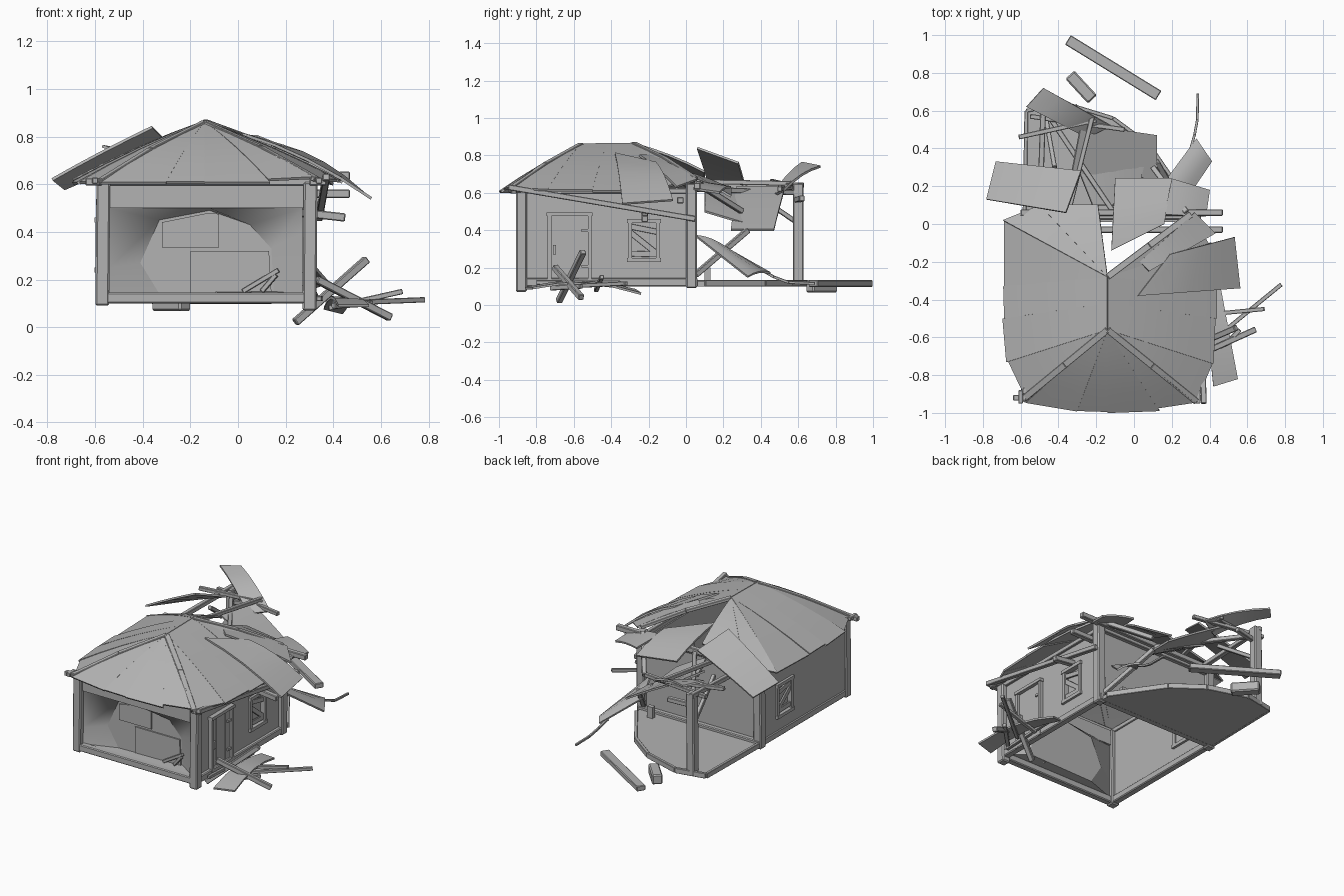
import bpy, bmesh, random
from mathutils import Vector as V

random.seed(4)
old = bpy.data.objects.get("Cube")
if old:
    bpy.data.objects.remove(old)

grey = bpy.data.materials.new("weathered grey")
grey.use_nodes = True
grey.diffuse_color = (0.45, 0.45, 0.45, 1)
grey.node_tree.nodes["Principled BSDF"].inputs["Base Color"].default_value = (0.45, 0.45, 0.45, 1)


def make(name, verts, faces, smooth=False):
    mesh = bpy.data.meshes.new(name)
    mesh.from_pydata([tuple(v) for v in verts], [], faces)
    bm = bmesh.new()
    bm.from_mesh(mesh)
    bmesh.ops.recalc_face_normals(bm, faces=bm.faces)
    for f in bm.faces:
        f.smooth = smooth
    bm.to_mesh(mesh)
    bm.free()
    mesh.materials.append(grey)
    ob = bpy.data.objects.new(name, mesh)
    bpy.context.collection.objects.link(ob)
    return ob


def prism(name, bottom, top):
    n = len(bottom)
    sides = [(i, (i + 1) % n, n + (i + 1) % n, n + i) for i in range(n)]
    return make(name, bottom + top, sides + [tuple(range(n)), tuple(range(n, 2 * n))])


def box(name, x0, x1, y0, y1, z0, z1):
    def ring(z):
        return [V((x0, y0, z)), V((x1, y0, z)), V((x1, y1, z)), V((x0, y1, z))]
    return prism(name, ring(z0), ring(z1))


def beam(name, p, q, w, h=None):
    """Square bar from p to q, w wide and h deep."""
    p, q, h = V(p), V(q), h or w
    d = (q - p).normalized()
    side = d.cross(V((0, 0, 1)))
    side = side.normalized() if side.length > 0.05 else V((1, 0, 0))
    up = side.cross(d)
    ring = [side * a * w / 2 + up * b * h / 2 for a, b in ((-1, -1), (1, -1), (1, 1), (-1, 1))]
    ob = prism(name, [p + r for r in ring], [q + r for r in ring])
    bev = ob.modifiers.new("worn edges", "BEVEL")
    bev.width = min(w, h) * 0.12
    return ob


def plank(name, corners, sag=0.015, thick=0.012, cuts=4):
    """Bowed sheet; corners run a, b along one end and c, d back along the other."""
    a, b, c, d = map(V, corners)
    verts = []
    for i in range(cuts + 1):
        t = i / cuts
        bow = V((0, 0, 4 * sag * t * (1 - t)))
        verts += [a.lerp(d, t) + bow, b.lerp(c, t) + bow]
    faces = [(2 * i, 2 * i + 1, 2 * i + 3, 2 * i + 2) for i in range(cuts)]
    ob = make(name, verts, faces, True)
    sol = ob.modifiers.new("thickness", "SOLIDIFY")
    sol.thickness, sol.offset = thick, 0
    split = ob.modifiers.new("sharp edges", "EDGE_SPLIT")
    split.split_angle = 0.6
    return ob


# Corner posts
for x, y, z0, z1 in ((-.57, -.88, .09, .61), (.3, -.88, .07, .61), (-.57, .03, .09, .64),
                     (.3, .03, .09, .65), (-.47, .6, .1, .65)):
    beam("corner_post", (x, y, z0), (x + .005, y, z1), .058)

# Sills and wall plates
for z, w in ((.122, .045), (.61, .03)):
    beam("front_beam", (-.59, -.885, z), (.32, -.885, z), w)
    beam("back_beam", (-.59, .04, z), (.32, .04, z), w)
    for x in (-.57, .3):
        beam("side_beam", (x, -.89, z), (x, .05, z), w)
box("front_lintel", -.55, .28, -.885, -.86, .5, .6)
box("back_wall", -.56, .29, .01, .03, .12, .6)


# Side walls with a boarded, recessed window each; out is the outward direction
def side_wall(x, y0, y1, out):
    z0, z1 = .24, .45
    a, b = x - .012, x + .012
    box("wall_front_part", a, b, -.87, y0, .12, .6)
    box("wall_back_part", a, b, y1, .03, .12, .6)
    box("wall_below_window", a, b, y0, y1, .12, z0)
    box("wall_above_window", a, b, y0, y1, z1, .6)
    inner = x - out * .01
    box("window_backing", inner - .003, inner + .003, y0, y1, z0, z1)
    for z in (z0, z1):
        box("window_rail", x - .028, x + .028, y0 - .015, y1 + .015, z - .011, z + .011)
    for y in (y0, y1):
        box("window_jamb", x - .024, x + .024, y - .011, y + .011, z0, z1)
    for za, zb in ((z1 - .03, z1 - .06), (z1 - .06, z0 + .03), (z0 + .035, z0 + .03)):
        beam("window_board", (x + out * .008, y0, za), (x + out * .008, y1, zb), .012, .03)


side_wall(.288, -.3, -.15, 1)
side_wall(-.575, -.28, -.13, -1)

# Door of four boards in a frame
for i in range(4):
    y = -.72 + i * .049
    box("door_board", .29, .306 + .002 * (i % 2), y, y + .049, .11, .48)
for y in (-.74, -.525):
    box("door_jamb", .29, .324, y, y + .02, .1, .48)
box("door_head", .29, .33, -.745, -.5, .475, .495)
box("door_handle", .3, .325, -.71, -.695, .27, .32)
for z in (.2, .39):
    box("door_hinge", .3, .318, -.56, -.525, z, z + .015)

# Dented front wall with a broken, sunken panel
outer = [(-.54, .14), (-.54, .25), (-.54, .5), (-.12, .5), (.27, .5), (.27, .4), (.27, .14)]
inner = [(-.33, .14), (-.41, .27), (-.33, .45), (-.12, .49), (.05, .43), (.14, .33), (.15, .15)]
n = len(outer)
rings = [V((x, -.875, z)) for x, z in outer] + [V((x, -.8, z)) for x, z in inner]
make("dented_front_wall", rings, [(i, i + 1, n + i + 1, n + i) for i in range(n - 1)], True)
make("dent_ledge", [rings[0], rings[n - 1], rings[-1], rings[n]], [(0, 1, 2, 3)])
make("sunken_panel", rings[n:], [tuple(range(n))])
for part in (((-.32, .335), (-.08, .335), (-.08, .475), (-.12, .48), (-.32, .44)),
             ((-.2, .145), (.14, .15), (.13, .32), (-.2, .32))):
    prism("cracked_plate", [V((x, -.809, z)) for x, z in part], [V((x, -.8, z)) for x, z in part])
beam("wall_splinter", (.02, -.82, .15), (.17, -.83, .24), .02)
beam("wall_splinter", (.1, -.82, .15), (.16, -.83, .22), .02)

# Broken floor behind the back wall
floor = [(-.58, .03), (-.57, .6), (-.37, .64), (-.11, .56), (.08, .42), (.3, .1), (.3, .03)]
prism("broken_floor", [V((x, y, .1)) for x, y in floor], [V((x, y, .125)) for x, y in floor])
for p, q in zip(floor[:-2], floor[1:-1]):
    beam("floor_edge", (*p, .117), (*q, .117), .02, .035)
box("floor_stub", .16, .2, .1, .13, .12, .2)

# Hipped roof sheets: points round the eave, each paired with a ridge end
F, B = V((-.14, -.56, .858)), V((-.14, -.28, .862))
M = F.lerp(B, .5)
east = [(F, (-.57, -.94, .605)), (F, (-.3, -.985, .605)), (F, (-.14, -.99, .605)),
        (F, (.13, -.98, .605)), (F, (.33, -.95, .615)), (F, (.42, -.74, .61)), (M, (.43, -.5, .61)),
        (B, (.43, -.34, .61)), (B, (.4, -.1, .62)), (B, (.32, .04, .66))]
west = [(F, (-.57, -.94, .605)), (F, (-.67, -.73, .6)), (M, (-.69, -.5, .6)), (B, (-.695, -.33, .6)),
        (B, (-.695, .02, .61)), (B, (-.5, .1, .64)), (B, (-.19, .1, .71))]
for row in (east, west):
    for (t0, e0), (t1, e1) in zip(row, row[1:]):
        e0, e1 = V(e0), V(e1)
        grow = random.uniform(-.02, .02)
        lift = V((0, 0, random.uniform(0, .01)))
        plank("roof_sheet", (e0.lerp(t0, grow) + lift, e1.lerp(t1, grow) + lift, t1, t0), .013, .012)

# Hip caps and eave ends
for top, end in ((F, (-.59, -.93, .605)), (F, (.33, -.94, .62)), (B, (.3, .05, .675))):
    mid = top.lerp(V(end), .5) + V((0, 0, .013))
    beam("hip_cap", top, mid, .035, .02)
    beam("hip_cap", mid, end, .035, .02)
for x in (-.6, .34):
    beam("eave_stub", (x - .04, -.92, .61), (x + .03, -.92, .61), .03)
    beam("eave_stub", (x, -.95, .615), (x, -.88, .615), .025)

# Loose and hanging roof sheets: corners, bow
loose = {
    "lifted_side_sheet": (((.02, -.38, .81), (.19, -.16, .76), (.53, -.07, .56), (.56, -.34, .54)), .028),
    "tilted_side_sheet": (((-.73, .33, .58), (-.78, .13, .62), (-.36, .06, .84), (-.28, .28, .76)), .005),
    "raised_back_sheet": (((-.57, .62, .76), (-.48, .72, .74), (-.12, .52, .61), (-.25, .46, .58)), .02),
    "hanging_back_sheet": (((.12, .47, .4), (.12, .24, .4), (-.33, .27, .63), (-.28, .53, .63)), .005),
    "middle_back_sheet": (((.05, .3, .44), (.0, .1, .5), (-.22, .1, .62), (-.3, .3, .6)), .005),
    "sliding_back_sheet": (((-.12, -.14, .74), (.16, .0, .68), (.2, .24, .58), (-.1, .24, .62)), .015),
    "corner_back_sheet": (((.32, .06, .67), (.43, -.05, .63), (.08, -.25, .8), (.03, -.2, .8)), .01),
    "far_corner_sheet": (((.16, .05, .66), (.2, .24, .63), (.4, .18, .6), (.38, .04, .62)), .01),
    "fallen_back_sheet": (((.16, .22, .3), (.33, .45, .17), (.41, .33, .15), (.22, .05, .37)), .015),
    "fallen_side_sheet": (((.42, -.86, .09), (.55, -.82, .09), (.44, -.24, .06), (.36, -.27, .08)), .04),
}
for name, (corners, bow) in loose.items():
    plank(name, corners, bow)

# Bare rafters and braces of the collapsed bay
for p, q, w in (((-.5, .03, .63), (-.48, .63, .64), .03), ((-.6, .06, .63), (.47, .06, .635), .035),
                ((-.4, -.03, .56), (.47, -.03, .56), .035), ((.1, -.22, .5), (.45, -.22, .46), .035),
                ((-.61, .46, .66), (-.2, .55, .64), .025), ((-.55, .57, .63), (-.05, .5, .62), .025),
                ((-.47, .6, .6), (-.1, .05, .62), .028), ((-.35, .05, .66), (-.22, .57, .65), .025),
                ((.28, .05, .16), (.12, .33, .4), .03), ((.28, .06, .65), (.1, .3, .5), .03),
                ((-.47, .58, .45), (-.42, .3, .64), .025), ((-.47, .59, .56), (-.3, .62, .57), .03)):
    beam("bare_rafter", p, q, w)

# Slipped beam along the door side, fallen bars behind and beside the house
beam("slipped_beam", (.37, -.95, .63), (.34, .05, .46), .03)
for p, q, w in (((.24, -.68, .02), (.54, -.55, .285), .032), ((.33, -.7, .2), (.64, -.56, .04), .032),
                ((.4, -.63, .1), (.78, -.32, .115), .022), ((.38, -.48, .08), (.69, -.45, .15), .022),
                ((.34, -.8, .12), (.36, -.35, .12), .02), ((.4, -.72, .09), (.56, -.56, .1), .025)):
    beam("fallen_bar", p, q, w)
beam("long_fallen_beam", (-.35, .975, .115), (.13, .68, .115), .058, .035)
beam("fallen_block", (-.34, .79, .1), (-.22, .66, .1), .065, .065)
stick = [(.3, .4, .19), (.32, .47, .15), (.335, .55, .12), (.338, .69, .115)]
for p, q in zip(stick, stick[1:]):
    beam("bent_stick", p, q, .014)
